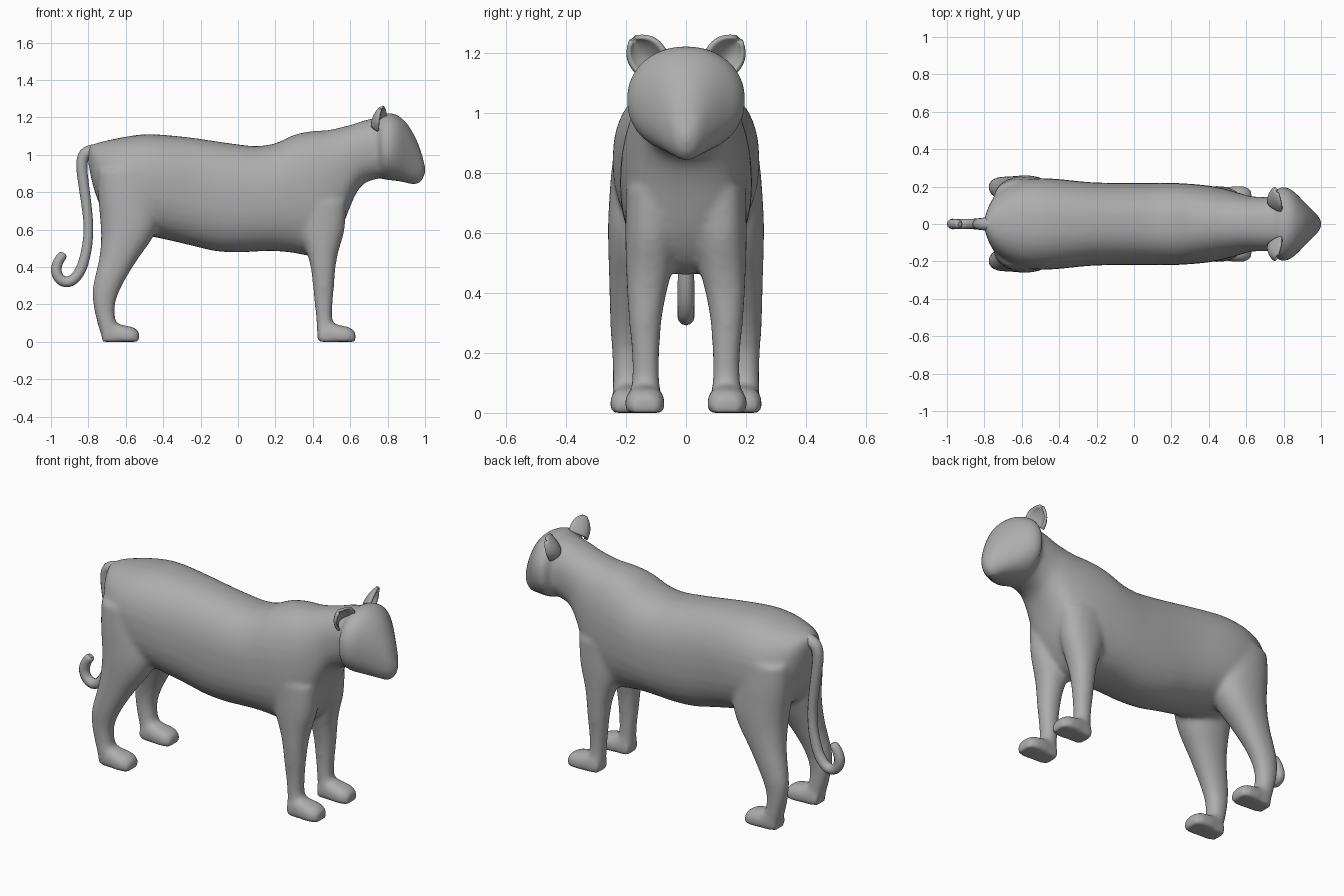
import bpy, bmesh, math
from mathutils import Vector

if "Cube" in bpy.data.objects:
    bpy.data.objects.remove(bpy.data.objects["Cube"])

coat = bpy.data.materials.new("grey coat")
coat.diffuse_color = (0.42, 0.42, 0.42, 1)
coat.use_nodes = True
coat.node_tree.nodes["Principled BSDF"].inputs["Base Color"].default_value = coat.diffuse_color


def finish(obj, name):
    obj.name = name
    obj.data.materials.clear()
    obj.data.materials.append(coat)
    for p in obj.data.polygons:
        p.use_smooth = True


def smooth_stations(rows, steps=4):
    """Catmull-Rom interpolation through the station rows."""
    pts = [rows[0]] + list(rows) + [rows[-1]]
    out = []
    for i in range(len(rows) - 1):
        a, b, c, d = pts[i:i + 4]
        for s in range(steps):
            t = s / steps
            out.append([0.5 * (2 * q + (r - p) * t + (2 * p - 5 * q + 4 * r - w) * t * t
                               + (3 * q - p - 3 * r + w) * t ** 3)
                        for p, q, r, w in zip(a, b, c, d)])
    out.append(list(rows[-1]))
    return out


def loft(bm, rows, place, power=2.3, n=32):
    """Rows are (station, u min, u max, v min, v max) of rounded sections."""
    rings = []
    for s, u0, u1, v0, v1 in smooth_stations(rows):
        ring = []
        for k in range(n):
            c, d = math.cos(2 * math.pi * k / n), math.sin(2 * math.pi * k / n)
            u = (u0 + u1) / 2 + (u1 - u0) / 2 * math.copysign(abs(c) ** (2 / power), c)
            v = (v0 + v1) / 2 + (v1 - v0) / 2 * math.copysign(abs(d) ** (2 / power), d)
            x, y, z = place(s, u, v)
            ring.append(bm.verts.new((x, y, max(z, 0))))
        rings.append(ring)
    faces = [bm.faces.new(rings[0]), bm.faces.new(rings[-1][::-1])]
    for a, b in zip(rings, rings[1:]):
        for k in range(n):
            faces.append(bm.faces.new((a[k], b[k], b[(k + 1) % n], a[(k + 1) % n])))
    bmesh.ops.recalc_face_normals(bm, faces=faces)


def along_x(s, u, v):
    return s, u, v


bm = bmesh.new()

# Torso and neck: x, bottom, top, half width
torso = [(-.80, .95, 1.045, .03), (-.765, .80, 1.06, .12), (-.70, .66, 1.077, .19),
         (-.60, .60, 1.097, .235), (-.50, .57, 1.110, .245), (-.40, .55, 1.107, .24),
         (-.25, .515, 1.092, .225), (-.12, .485, 1.073, .22), (0, .478, 1.056, .22),
         (.10, .483, 1.047, .22), (.20, .485, 1.062, .22), (.30, .475, 1.107, .215),
         (.40, .46, 1.127, .205), (.48, .50, 1.132, .19), (.55, .60, 1.147, .17),
         (.62, .77, 1.165, .15), (.68, .85, 1.185, .145), (.79, .88, 1.21, .145)]
loft(bm, [(x, -w, w, a, b) for x, a, b, w in torso], along_x, 2.35)

# Head
head = [(.745, .92, 1.18, .13), (.765, .875, 1.212, .185), (.80, .865, 1.224, .20),
        (.85, .86, 1.214, .178), (.90, .85, 1.172, .13), (.94, .845, 1.11, .09),
        (.97, .855, 1.045, .06), (.99, .885, .98, .04)]
loft(bm, [(x, -w, w, a, b) for x, a, b, w in head], along_x, 2.1)

# Muzzle
loft(bm, [(.94 + .063 * math.cos(t), -.06 * math.sin(t), .06 * math.sin(t),
           .922 - .084 * math.sin(t), .922 + .084 * math.sin(t))
          for t in [math.pi * (.04 + .92 * i / 8) for i in range(9)]], along_x, 2)

# Legs: z, back, front, inner side, outer side
front_leg = [(.75, .30, .58, .04, .20), (.60, .32, .57, .03, .203), (.48, .365, .537, .045, .20),
             (.40, .388, .522, .065, .197), (.30, .40, .514, .082, .19),
             (.20, .41, .506, .088, .181), (.12, .418, .504, .088, .18),
             (.06, .422, .52, .085, .187), (0, .425, .53, .08, .19)]
hind_leg = [(.92, -.75, -.46, .03, .235), (.80, -.75, -.43, .02, .25), (.65, -.737, -.42, .02, .26),
            (.55, -.733, -.46, .05, .26), (.45, -.742, -.53, .09, .257),
            (.36, -.762, -.587, .12, .255), (.28, -.778, -.63, .138, .252),
            (.20, -.774, -.657, .145, .247), (.12, -.757, -.655, .142, .245),
            (.06, -.740, -.63, .138, .247), (0, -.718, -.62, .135, .247)]
# Paw: offset from heel, top, half width
paw = [(0, .09, .05), (.06, .098, .06), (.12, .088, .066), (.165, .078, .064), (.198, .055, .045)]
for side in (1, -1):
    for leg, heel, mid in ((front_leg, .43, .137), (hind_leg, -.725, .187)):
        loft(bm, leg, lambda s, u, v: (u, v * side, s), 2.2, 24)
        loft(bm, [(heel + d, mid - w, mid + w, -.03, h) for d, h, w in paw],
             lambda s, u, v: (s, u * side, v), 2.6, 24)

mesh = bpy.data.meshes.new("body")
bm.to_mesh(mesh)
bm.free()
body = bpy.data.objects.new("body", mesh)
bpy.context.collection.objects.link(body)
bpy.context.view_layer.objects.active = body
body.select_set(True)

# Fuse the parts into one skin and soften the joins
fuse = body.modifiers.new("fuse", 'REMESH')
fuse.mode = 'VOXEL'
fuse.voxel_size = .0125
soften = body.modifiers.new("soften", 'SMOOTH')
soften.factor = .5
soften.iterations = 12
for m in ("fuse", "soften"):
    bpy.ops.object.modifier_apply(modifier=m)
for v in body.data.vertices:
    v.co.z = max(v.co.z, 0)
finish(body, "body")

# Ears: cupped shells, mirrored
bm = bmesh.new()
base, up, across = Vector((.77, .112, 1.165)), Vector((.0, .064, .082)), Vector((-.3, .72, -.58))
grid = []
for i in range(11):
    u = i / 10
    half = .068 * (1 - .85 * u ** 3.2) * (.94 + .12 * u)
    row = []
    for j in range(13):
        v = j / 6 - 1
        p = base + up * u + across * (half * v)
        p.x -= .05 * (1 - v * v) * (1 - .75 * u * u)
        row.append(bm.verts.new(p))
    grid.append(row)
for a, b in zip(grid, grid[1:]):
    for j in range(12):
        bm.faces.new((a[j], a[j + 1], b[j + 1], b[j]))
mesh = bpy.data.meshes.new("ears")
bm.to_mesh(mesh)
bm.free()
ears = bpy.data.objects.new("ears", mesh)
bpy.context.collection.objects.link(ears)
finish(ears, "ears")
shell = ears.modifiers.new("thickness", 'SOLIDIFY')
shell.thickness = .014
shell.offset = 0
mirror = ears.modifiers.new("mirror", 'MIRROR')
mirror.use_axis = (False, True, False)
mirror.use_clip = False

# Tail: hanging tube with a curled tip
path = [(-.70, 1.01, 1.5), (-.77, 1.02, 1.3), (-.82, 1.0, 1.15), (-.835, .94, 1.05),
        (-.825, .84, 1), (-.81, .73, .95), (-.80, .62, .9), (-.807, .51, .95), (-.835, .40, 1),
        (-.875, .338, 1), (-.92, .32, 1), (-.957, .342, 1), (-.972, .385, 1),
        (-.960, .430, .95), (-.938, .462, .85), (-.930, .474, .45)]
curve = bpy.data.curves.new("tail", 'CURVE')
curve.dimensions = '3D'
curve.bevel_depth = .028
curve.bevel_resolution = 4
curve.use_fill_caps = True
spline = curve.splines.new('POLY')
points = smooth_stations(path)
spline.points.add(len(points) - 1)
for q, (x, z, r) in zip(spline.points, points):
    q.co = (x, 0, z, 1)
    q.radius = r
tail = bpy.data.objects.new("tail", curve)
bpy.context.collection.objects.link(tail)
body.select_set(False)
tail.select_set(True)
bpy.context.view_layer.objects.active = tail
bpy.ops.object.convert(target='MESH')
finish(bpy.context.view_layer.objects.active, "tail")
